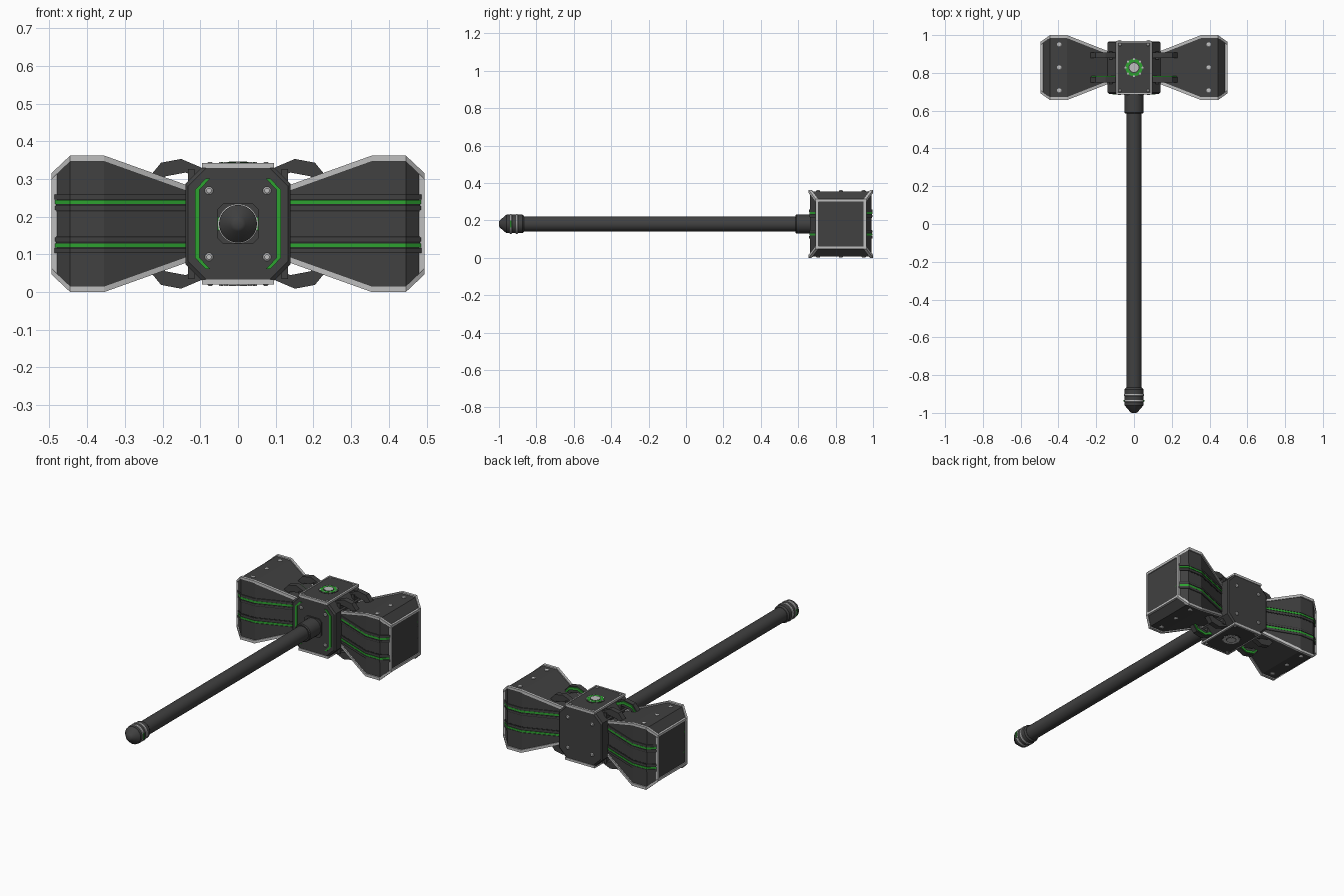
import bpy, bmesh, math
from mathutils import Vector

if "Cube" in bpy.data.objects:
    bpy.data.objects.remove(bpy.data.objects["Cube"])

CY, CZ = 0.828, 0.181          # head centre


def material(name, rgb):
    m = bpy.data.materials.new(name)
    m.diffuse_color = (*rgb, 1)
    m.use_nodes = True
    m.node_tree.nodes["Principled BSDF"].inputs["Base Color"].default_value = m.diffuse_color
    return m


DARK = material("dark_metal", (0.052, 0.052, 0.052))
GROOVE = material("groove_black", (0.022, 0.022, 0.022))
LIGHT = material("light_steel", (0.52, 0.52, 0.52))
GREEN = material("glow_green", (0.026, 0.36, 0.03))


def loft(name, rings, mat, smooth=False):
    """Skin a list of equal-length rings and cap both ends."""
    bm = bmesh.new()
    vs = [[bm.verts.new(p) for p in r] for r in rings]
    n = len(rings[0])
    for a, b in zip(vs, vs[1:]):
        for i in range(n):
            j = (i + 1) % n
            bm.faces.new((a[i], a[j], b[j], b[i]))
    bm.faces.new(vs[0])
    bm.faces.new(vs[-1])
    bmesh.ops.recalc_face_normals(bm, faces=bm.faces)
    me = bpy.data.meshes.new(name)
    bm.to_mesh(me)
    bm.free()
    me.materials.append(mat)
    ob = bpy.data.objects.new(name, me)
    bpy.context.collection.objects.link(ob)
    if smooth:
        bpy.ops.object.select_all(action='DESELECT')
        ob.select_set(True)
        bpy.context.view_layer.objects.active = ob
        bpy.ops.object.shade_smooth_by_angle(angle=math.radians(35))
    return ob


def lathe(name, profile, centre, axis, mat, sides=32, smooth=True):
    """Turn (radius, distance) pairs round an axis through centre."""
    axis = Vector(axis)
    u = Vector((1, 0, 0))
    v = axis.cross(u)
    rings = []
    for r, d in profile:
        c = Vector(centre) + axis * d
        rings.append([c + (u * math.cos(t) + v * math.sin(t)) * r
                      for t in [2 * math.pi * (k + .5) / sides for k in range(sides)]])
    return loft(name, rings, mat, smooth)


def rect(x, y0, y1, z0, z1):
    return [(x, CY + y0, CZ + z0), (x, CY + y1, CZ + z0),
            (x, CY + y1, CZ + z1), (x, CY + y0, CZ + z1)]


def box(name, x0, x1, y0, y1, z0, z1, mat):
    return loft(name, [rect(x0, y0, y1, z0, z1), rect(x1, y0, y1, z0, z1)], mat)


def octagon(y, w, h, c):
    pts = [(w, h - c), (w - c, h), (c - w, h), (-w, h - c),
           (-w, c - h), (c - w, -h), (w - c, -h), (w, c - h)]
    return [(x, CY + y, CZ + z) for x, z in pts]


def bolt(name, centre, axis, r=0.011):
    lathe(name, [(r, -0.004), (r, 0.003), (r * .6, 0.006)], centre, axis, LIGHT, 8, False)


# Handle, collar and pommel
lathe("handle", [(0.041, -0.88), (0.041, 0.62)], (0, 0, CZ), (0, 1, 0), DARK)
lathe("handle_collar", [(0.047, 0.585), (0.051, 0.59), (0.051, 0.70)], (0, 0, CZ), (0, 1, 0), DARK)
lathe("pommel", [(0.012, -1.0), (0.02, -0.995), (0.05, -0.96), (0.05, -0.875), (0.043, -0.866)],
      (0, 0, CZ), (0, 1, 0), DARK)
for y in (-0.937, -0.905):
    lathe("pommel_ring", [(0.05, y - .006), (0.053, y - .004), (0.053, y + .004), (0.05, y + .006)],
          (0, 0, CZ), (0, 1, 0), LIGHT)
for s in (-1, 1):
    box("pommel_light", s * .045, s * .0545, -0.937 - CY - .004, -0.937 - CY + .004, -.018, .018, GREEN)

# Central block
loft("centre_block", [octagon(-.139, .132, .15, .05), octagon(-.132, .139, .157, .05),
                      octagon(.132, .139, .157, .05), octagon(.139, .132, .15, .05)], DARK)
loft("handle_mount", [octagon(-.145, .054, .054, .015), octagon(-.13, .054, .054, .015)], DARK)

# Front light brackets and the bolts on front and back
path = [(.08, .12), (.108, .09), (.108, -.09), (.08, -.12)]
for s in (-1, 1):
    loft("front_light", [[(s * (x + dx), CY + y, CZ + z) for dx, y in
                          ((-.006, -.143), (.006, -.143), (.006, -.13), (-.006, -.13))]
                         for x, z in path], GREEN)
    for z in (-.088, .088):
        for f in (-1, 1):
            bolt("face_bolt", (s * .077, CY + f * .139, CZ + z), (0, f, 0))

# Top and bottom panels with trim, corner bolts and emblem disc
for f in (-1, 1):
    def slab(name, x0, x1, y0, y1, a, b, mat):
        box(name, x0, x1, y0, y1, *sorted((f * a, f * b)), mat)
    slab("cap_panel", -.09, .09, -.135, .135, .15, .1595, DARK)
    for s in (-1, 1):
        slab("cap_trim_side", s * .087, s * .095, -.142, .142, .148, .1615, LIGHT)
        slab("cap_trim_end", -.095, .095, s * .142, s * .134, .148, .1615, LIGHT)
        for y in (-.122, .122):
            bolt("cap_bolt", (s * .074, CY + y, CZ + f * .1585), (0, 0, f), .008)
    for name, r, top, mat in (("emblem_rim", .052, .1615, DARK),
                              ("emblem_ring", .046, .163, GREEN if f > 0 else LIGHT),
                              ("emblem_inner", .029, .164, DARK),
                              ("emblem_core", .024, .165, LIGHT)):
        lathe(name, [(r, .15), (r, top)], (0, CY, CZ), (0, 0, f), mat, 16, False)
    for k in range(8):
        t = k * math.pi / 4
        lathe("emblem_stud", [(.006, .15), (.006, .1645)],
              (.045 * math.cos(t), CY + .045 * math.sin(t), CZ), (0, 0, f), LIGHT, 6, False)

# Hammer wings: (x, half depth, half height) stations
WING = [(.12, .08, .097), (.355, .172, .181), (.445, .172, .181), (.495, .136, .134)]
BODY = [(min(x, .489), hy - .007, hz - .007) for x, hy, hz in WING]
HOOK = [(.095, .13), (.147, .152), (.2, .142), (.228, .108)]
for s in (-1, 1):
    loft("wing_body", [rect(s * x, -hy, hy, -hz, hz) for x, hy, hz in BODY], DARK)

    # Light strips on the four long edges
    for a in (-1, 1):
        for b in (-1, 1):
            loft("wing_edge", [rect(s * x, a * (hy - .016), a * hy, b * (hz - .016), b * hz)
                               for x, hy, hz in WING], LIGHT)

    # Frame round the striking face
    for a in (-1, 1):
        box("face_frame_upright", s * .478, s * .495, a * .122, a * .136, -.134, .134, LIGHT)
        box("face_frame_rail", s * .478, s * .495, -.136, .136, a * .12, a * .134, LIGHT)

    # Ribs, grooves and green lines on front and back
    for f in (-1, 1):
        for m in (-1, 1):
            for name, z0, z1, out, mat in (("side_light", .052, .063, .004, GREEN),
                                           ("side_rib", .064, .078, .005, DARK),
                                           ("side_groove", .047, .052, .002, GROOVE),
                                           ("side_inner_rib", .036, .047, .004, DARK),
                                           ("side_shadow_gap", .032, .036, .001, GROOVE)):
                loft(name, [rect(s * x, f * (hy - .02), f * (hy + out), m * z0, m * z1)
                            for x, hy, hz in BODY], mat)

    # Bolts and arched brackets on top and bottom
    for f in (-1, 1):
        for y in (-.122, 0, .122):
            bolt("wing_bolt", (s * .396, CY + y, CZ + f * .174), (0, 0, f), .012)
        for y in (-.065, .065):
            loft("bracket", [[(s * (x + dx), CY + y + dy, CZ + f * (z + dz)) for dx, dy, dz in
                              ((.004, -.015, .02), (.004, .015, .02), (-.008, .015, -.016),
                               (-.008, -.015, -.016))] for x, z in HOOK], DARK)
            box("bracket_foot", s * .115, s * .132, y - .021, y + .021,
                *sorted((f * .105, f * .146)), DARK)
        loft("bracket_light", [[(s * x, CY + dy, CZ + f * (z + dz)) for dy, dz in
                                ((-.052, .015), (-.044, .015), (-.044, 0), (-.052, 0))]
                               for x, z in HOOK], GREEN)
